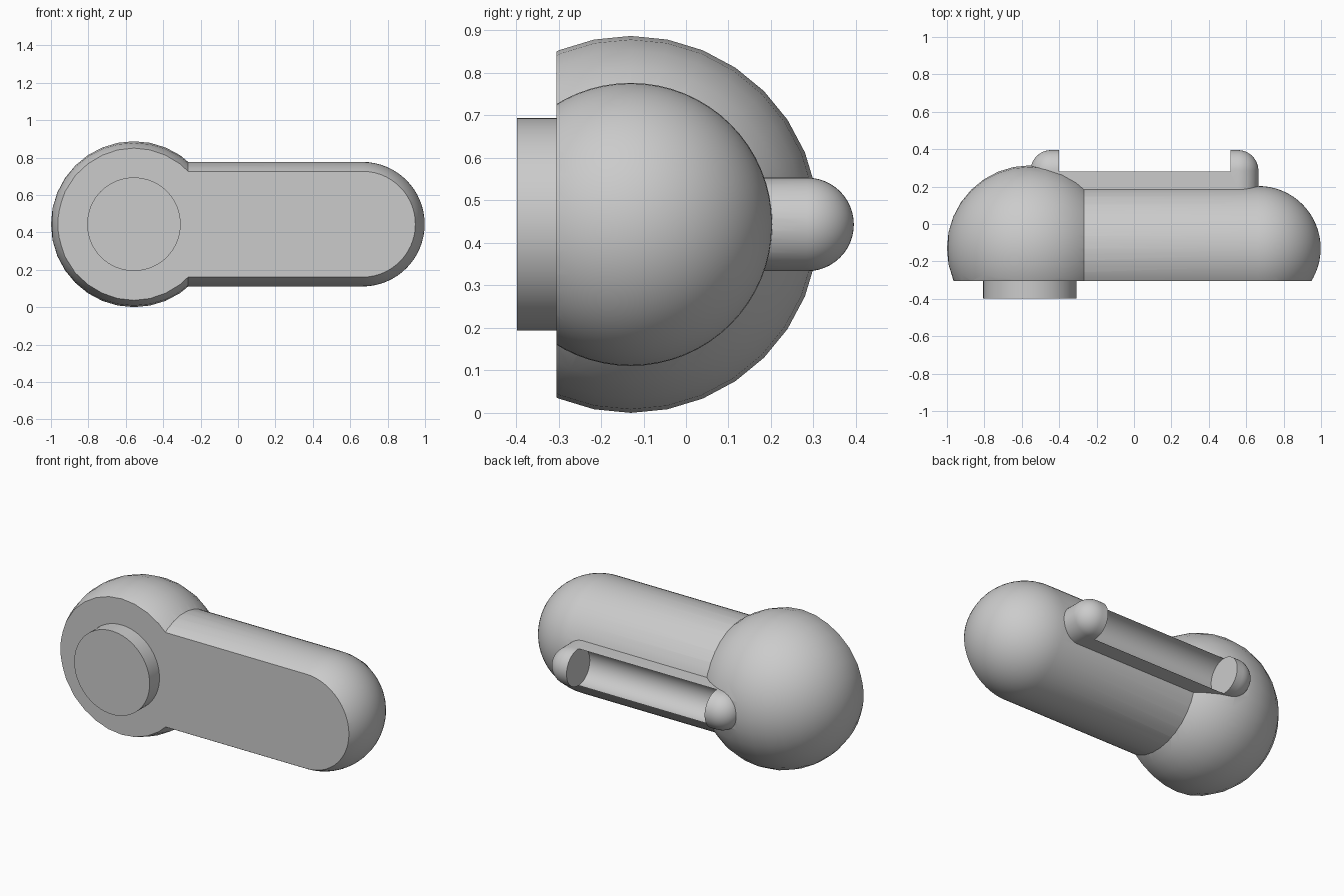
import bpy, bmesh, math
from mathutils import Matrix, Vector

cube = bpy.data.objects.get("Cube")
if cube:
    bpy.data.objects.remove(cube, do_unlink=True)

MID = 0.4435          # height of the shared centre line
AXIS_Y = -0.13        # depth of the body's axis
FRONT = -0.305        # flat front face
KNOB_X = -0.5565      # centre of the round end

grey = bpy.data.materials.new("plain grey")
grey.use_nodes = True
colour = (0.6, 0.6, 0.6, 1)
grey.diffuse_color = colour
grey.node_tree.nodes["Principled BSDF"].inputs["Base Color"].default_value = colour


def finish(name, bm):
    bmesh.ops.recalc_face_normals(bm, faces=bm.faces[:])
    mesh = bpy.data.meshes.new(name)
    bm.to_mesh(mesh)
    bm.free()
    mesh.materials.append(grey)
    obj = bpy.data.objects.new(name, mesh)
    bpy.context.collection.objects.link(obj)
    return obj


def rounded(name, centres, radius, segments):
    """Hull around equal spheres: a ball, a pill or a rounded slab."""
    bm = bmesh.new()
    turn = Matrix.Rotation(math.pi / 2, 4, "Y")
    for x, y in centres:
        bmesh.ops.create_uvsphere(bm, u_segments=segments, v_segments=segments // 2,
                                  radius=radius,
                                  matrix=Matrix.Translation((x, y, MID)) @ turn)
    if len(centres) > 1:
        hull = bmesh.ops.convex_hull(bm, input=bm.verts[:])
        extra = {g for g in hull["geom_interior"] + hull["geom_unused"]
                 if isinstance(g, bmesh.types.BMVert)}
        bmesh.ops.delete(bm, geom=list(extra), context="VERTS")
        # drop faces left inside the hull
        inside = [f for f in bm.faces if f not in set(hull["geom"])]
        bmesh.ops.delete(bm, geom=inside, context="FACES")
        bmesh.ops.dissolve_limit(bm, angle_limit=math.radians(0.3),
                                 verts=bm.verts[:], edges=bm.edges[:])
    return finish(name, bm)


def cylinder(name, centre, radius, length, axis):
    bm = bmesh.new()
    turn = Vector((0, 0, 1)).rotation_difference(Vector(axis)).to_matrix().to_4x4()
    bmesh.ops.create_cone(bm, cap_ends=True, segments=64, radius1=radius,
                          radius2=radius, depth=length,
                          matrix=Matrix.Translation(centre) @ turn)
    return finish(name, bm)


def boolean(target, other, operation):
    mod = target.modifiers.new(operation.lower(), "BOOLEAN")
    mod.operation = operation
    mod.solver = "EXACT"
    mod.object = other
    bpy.ops.object.select_all(action="DESELECT")
    bpy.context.view_layer.objects.active = target
    target.select_set(True)
    bpy.ops.object.modifier_apply(modifier=mod.name)
    bpy.data.objects.remove(other, do_unlink=True)


# round end and long arm
body = rounded("body", [(KNOB_X, AXIS_Y)], MID, 32)
arm = rounded("arm", [(KNOB_X, AXIS_Y), (0.665, AXIS_Y)], 0.333, 64)
boolean(body, arm, "UNION")

# raised rear grip with rounded ends
grip = rounded("grip", [(x, y) for x in (-0.443, 0.555) for y in (0.08, 0.285)], 0.11, 48)
boolean(body, grip, "UNION")

# hollow channel between the grip ends
channel = cylinder("channel_cutter", (0.0575, 0.285, MID), 0.1102, 0.915, (1, 0, 0))
boolean(body, channel, "DIFFERENCE")

# flat front
bm = bmesh.new()
bmesh.ops.create_cube(bm, size=3, matrix=Matrix.Translation((0, FRONT - 1.5, MID)))
boolean(body, finish("front_cutter", bm), "DIFFERENCE")

# round boss on the front
boss = cylinder("front_boss", (KNOB_X, FRONT - 0.041, MID), 0.25, 0.104, (0, 1, 0))

for obj in (body, boss):
    bpy.ops.object.select_all(action="DESELECT")
    bpy.context.view_layer.objects.active = obj
    obj.select_set(True)
    bpy.ops.object.shade_smooth_by_angle(angle=math.radians(30))
